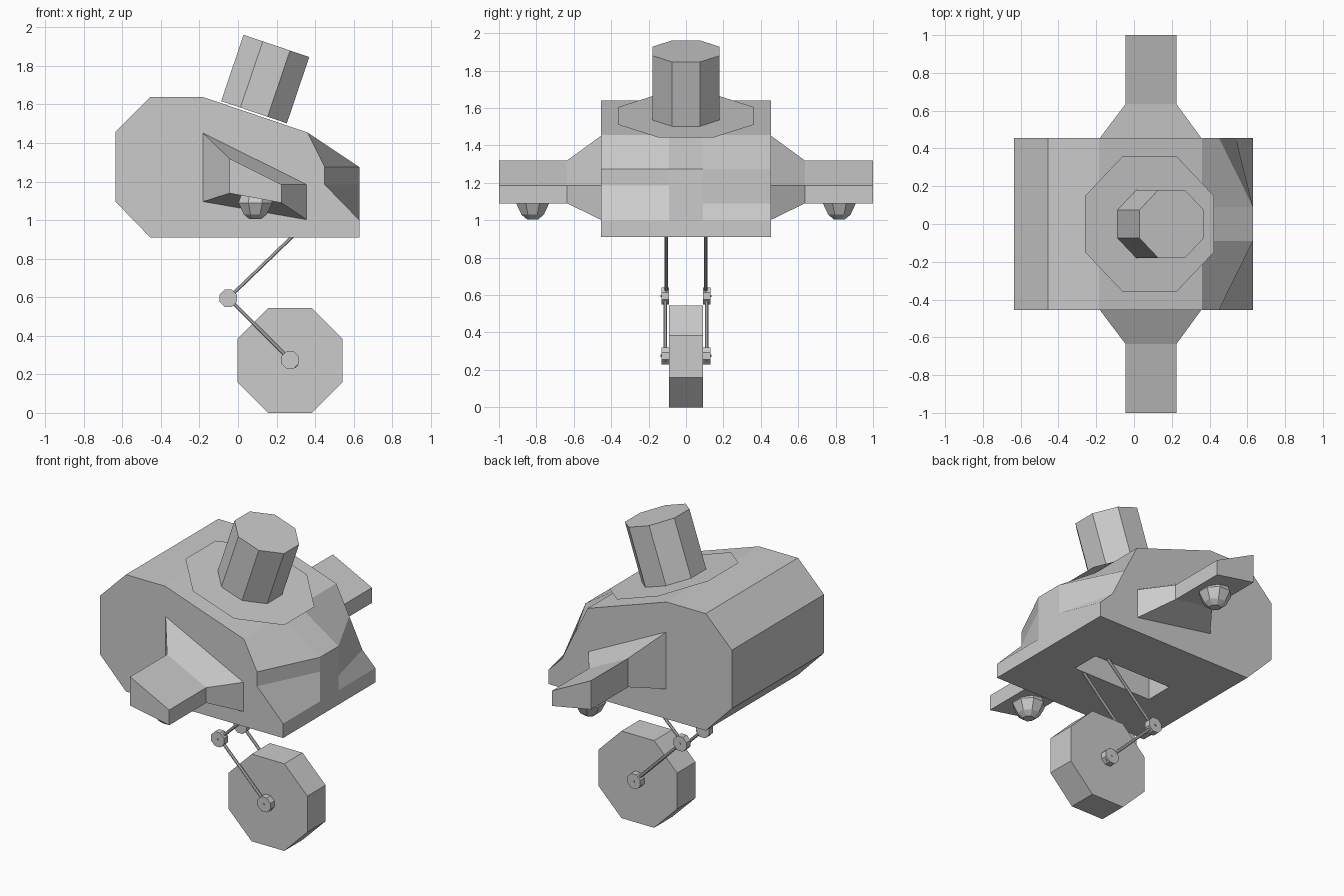
import bpy, bmesh
from math import pi, cos, sin
from mathutils import Vector

if "Cube" in bpy.data.objects:
    bpy.data.objects.remove(bpy.data.objects["Cube"])


def loft(name, rings):
    """Skin a list of equal-sized point rings and cap both ends."""
    bm = bmesh.new()
    vs = [[bm.verts.new(p) for p in r] for r in rings]
    n = len(vs[0])
    for a, b in zip(vs, vs[1:]):
        for i in range(n):
            bm.faces.new((a[i], a[(i + 1) % n], b[(i + 1) % n], b[i]))
    bm.faces.new(vs[0][::-1] if len(vs) > 1 else vs[0])
    if len(vs) > 1:
        bm.faces.new(vs[-1])
        bmesh.ops.recalc_face_normals(bm, faces=bm.faces)
    me = bpy.data.meshes.new(name)
    bm.to_mesh(me)
    bm.free()
    ob = bpy.data.objects.new(name, me)
    bpy.context.collection.objects.link(ob)
    return ob


def octagon(center, axis, apothem):
    """Eight-sided ring around an axis, with flats facing the y direction."""
    w = Vector(axis).normalized()
    u = Vector((0, 1, 0)) if abs(w.y) < 0.5 else Vector((1, 0, 0))
    u = (u - w * u.dot(w)).normalized()
    v = w.cross(u)
    r = apothem / cos(pi / 8)
    return [Vector(center) + r * (u * cos(t) + v * sin(t))
            for t in (pi / 8 + i * pi / 4 for i in range(8))]


def tube(name, a, b, apothem):
    d = Vector(b) - Vector(a)
    return loft(name, [octagon(a, d, apothem), octagon(b, d, apothem)])


def section(y, pts):
    return [(x, y, z) for x, z in pts]


# Body: side profile whose front corners are swept back to form the eye hollows
def body_profile(brow_x, sill):
    return [(-.635, 1.46), (-.455, 1.64), (-.185, 1.64), (.36, 1.455),
            (brow_x, 1.275), sill, (.63, 1.0), (.63, .91),
            (-.455, .91), (-.635, 1.095)]


body = loft("body", [
    section(-.455, body_profile(.45, (.45, 1.185))),
    section(-.09, body_profile(.63, (.63, 1.185))),
    section(.09, body_profile(.63, (.63, 1.09))),
    section(.455, body_profile(.45, (.54, 1.09)))])

# Wheel well cut into the underside
slot = [(-.185, .8), (.36, .8), (.36, 1.09), (-.185, 1.09)]
cutter = loft("wheel_well_cutter", [section(-.09, slot), section(.09, slot)])
cutter.hide_render = True
cutter.hide_viewport = True
cutter.display_type = 'WIRE'
mod = body.modifiers.new("wheel_well", 'BOOLEAN')
mod.operation = 'DIFFERENCE'
mod.solver = 'EXACT'
mod.object = cutter

# Hat: tilted octagonal crown above a thin flat brim
tilt = Vector((.32, 0, .947)).normalized()
base = Vector((.083, 0, 1.56))
loft("hat_brim", [octagon(base - tilt * .002, tilt, .36)])
tube("hat_crown", base, base + tilt * .363, .18)

root = [(-.185, 1.455), (.36, 1.185), (.36, 1.0), (-.185, 1.095)]
tip = [(-.045, 1.32), (.225, 1.185), (.225, 1.09), (-.045, 1.14)]
knee, axle = (-.05, .595), (.27, .275)

for s, side in ((-1, "near"), (1, "far")):
    # Stub wing with a flared root
    loft("wing_" + side, [section(s * .45, root), section(s * .635, tip),
                          section(s * 1.0, tip)])

    # Pod hanging below the wing
    loft("pod_" + side, [octagon((.09, s * .82, z), (0, 0, 1), r)
                         for z, r in ((1.135, .072), (1.09, .088),
                                      (1.03, .06), (1.005, .03))])

    # Folding leg struts, knee joint, hub and pins
    y = s * .11
    tube("upper_strut_" + side, (.37, s * .105, 1.0), (knee[0], s * .105, knee[1]), .009)
    tube("lower_strut_" + side, (knee[0], y, knee[1]), (.305, y, .24), .009)
    for joint, (x, z) in (("knee", knee), ("hub", axle)):
        tube(f"{joint}_{side}", (x, s * .09, z), (x, s * .13, z), .045)
        tube(f"{joint}_pin_{side}", (x, s * .09, z), (x, s * .135, z), .006)

# Wheel
tube("wheel", (.27, -.09, .272), (.27, .09, .272), .272)
